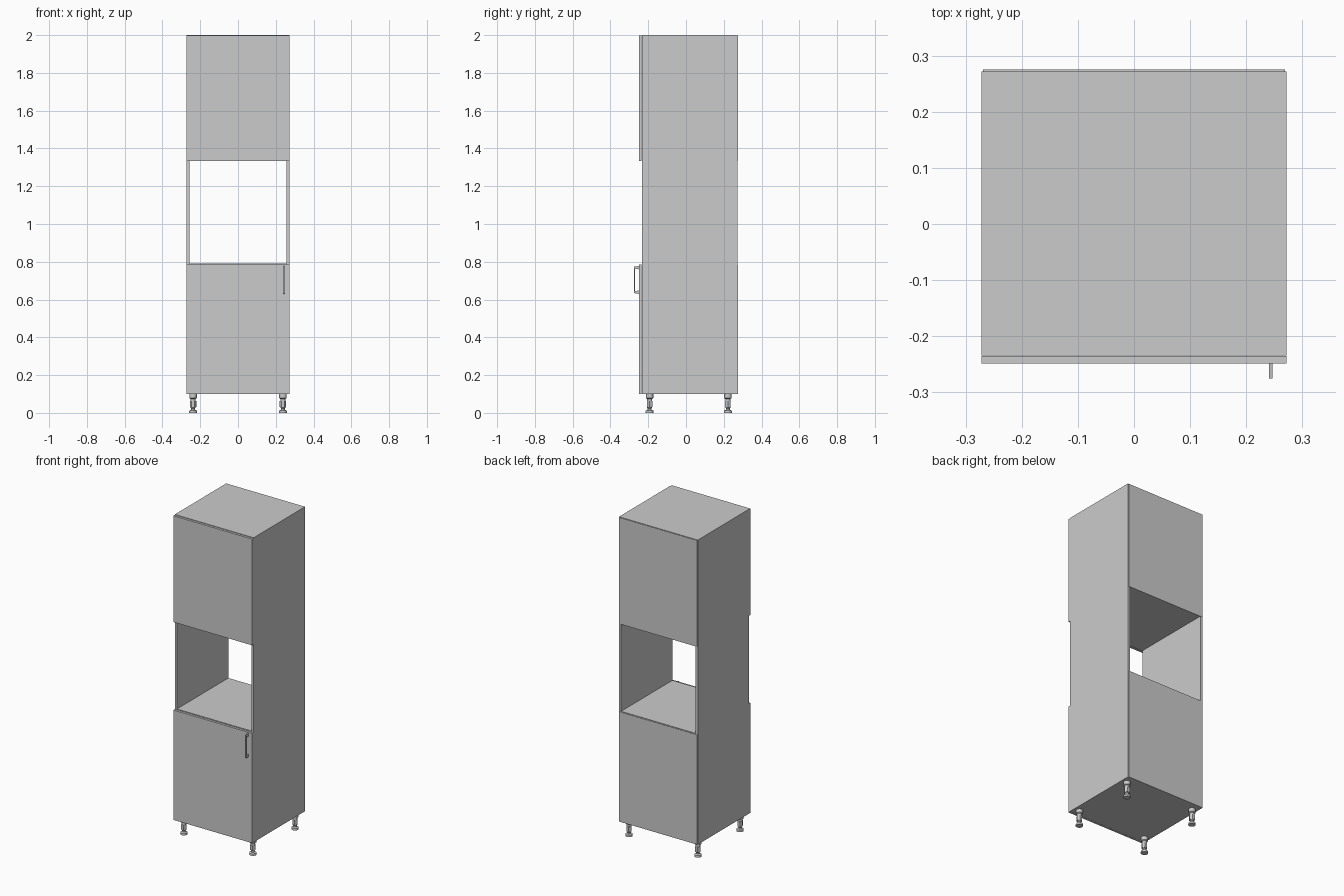
import bpy, bmesh
from math import cos, sin, pi

if "Cube" in bpy.data.objects:
    bpy.data.objects.remove(bpy.data.objects["Cube"])

W = 0.272            # half width of the cabinet
T = 0.015            # board thickness
Y0, Y1 = -0.234, 0.272   # carcass front and back


def finish(name, bm):
    bmesh.ops.recalc_face_normals(bm, faces=bm.faces)
    me = bpy.data.meshes.new(name)
    bm.to_mesh(me)
    bm.free()
    ob = bpy.data.objects.new(name, me)
    bpy.context.collection.objects.link(ob)
    return ob


def box(name, x, y, z):
    bm = bmesh.new()
    bmesh.ops.create_cube(bm, size=1)
    for v in bm.verts:
        v.co = [a + (b - a) * (c + 0.5) for c, (a, b) in zip(v.co, (x, y, z))]
    return finish(name, bm)


def lathe(name, profile, centre, sides):
    bm = bmesh.new()
    rings = []
    for r, z in profile:
        rings.append([bm.verts.new((centre[0] + r * cos(2 * pi * i / sides),
                                    centre[1] + r * sin(2 * pi * i / sides), z))
                      for i in range(sides)])
    for a, b in zip(rings, rings[1:]):
        for i in range(sides):
            j = (i + 1) % sides
            bm.faces.new((a[i], a[j], b[j], b[i]))
    bm.faces.new(rings[0])
    bm.faces.new(rings[-1])
    ob = finish(name, bm)
    bpy.context.view_layer.objects.active = ob
    ob.select_set(True)
    bpy.ops.object.shade_smooth_by_angle(angle=0.6)
    ob.select_set(False)
    return ob


# Carcass: sides and horizontal boards
for side, s in (("left", -1), ("right", 1)):
    box(side + "_side", sorted((s * W, s * (W - T))), (Y0, Y1), (0.1, 1.998))
inner = (-W + T, W - T)
box("bottom_board", inner, (Y0, Y1), (0.1, 0.1 + T))
box("oven_shelf", inner, (Y0, Y1), (0.79 - T, 0.79))
box("upper_shelf", inner, (Y0, Y1), (1.336, 1.336 + T))
box("top_board", (-W, W), (Y0, Y1), (2.0 - T, 2.0))

# Doors and thin back panels, above and below the oven opening
for name, z in (("lower", (0.1, 0.785)), ("upper", (1.334, 1.997))):
    box(name + "_door", (-W, W), (-0.249, Y0 - 0.001), z)
    box(name + "_back", (-W + 0.003, W - 0.003), (Y1, 0.275), z)

# Bow handle: side profile (y, z) extruded in x
profile = [(-0.249, 0.778), (-0.275, 0.774), (-0.275, 0.634), (-0.249, 0.630),
           (-0.249, 0.648), (-0.268, 0.645), (-0.271, 0.649), (-0.271, 0.759),
           (-0.268, 0.763), (-0.249, 0.760)]
bm = bmesh.new()
face = bm.faces.new([bm.verts.new((0.241, y, z)) for y, z in profile])
ext = bmesh.ops.extrude_face_region(bm, geom=[face])["geom"]
bmesh.ops.translate(bm, vec=(0.006, 0, 0),
                    verts=[g for g in ext if isinstance(g, bmesh.types.BMVert)])
finish("door_handle", bm)

# Adjustable feet: socket, leg, hexagonal collar and base
leg = [(0.020, 0.1), (0.020, 0.078), (0.013, 0.074), (0.013, 0.028),
       (0.010, 0.024), (0.010, 0.016), (0.020, 0.012), (0.021, 0.0)]
collar = [(0.017, 0.062), (0.017, 0.030)]
for x in (-0.238, 0.238):
    for y in (-0.193, 0.222):
        tag = ("left" if x < 0 else "right") + ("_front" if y < 0 else "_back")
        lathe(tag + "_foot", leg, (x, y), 20)
        lathe(tag + "_foot_collar", collar, (x, y), 6)
